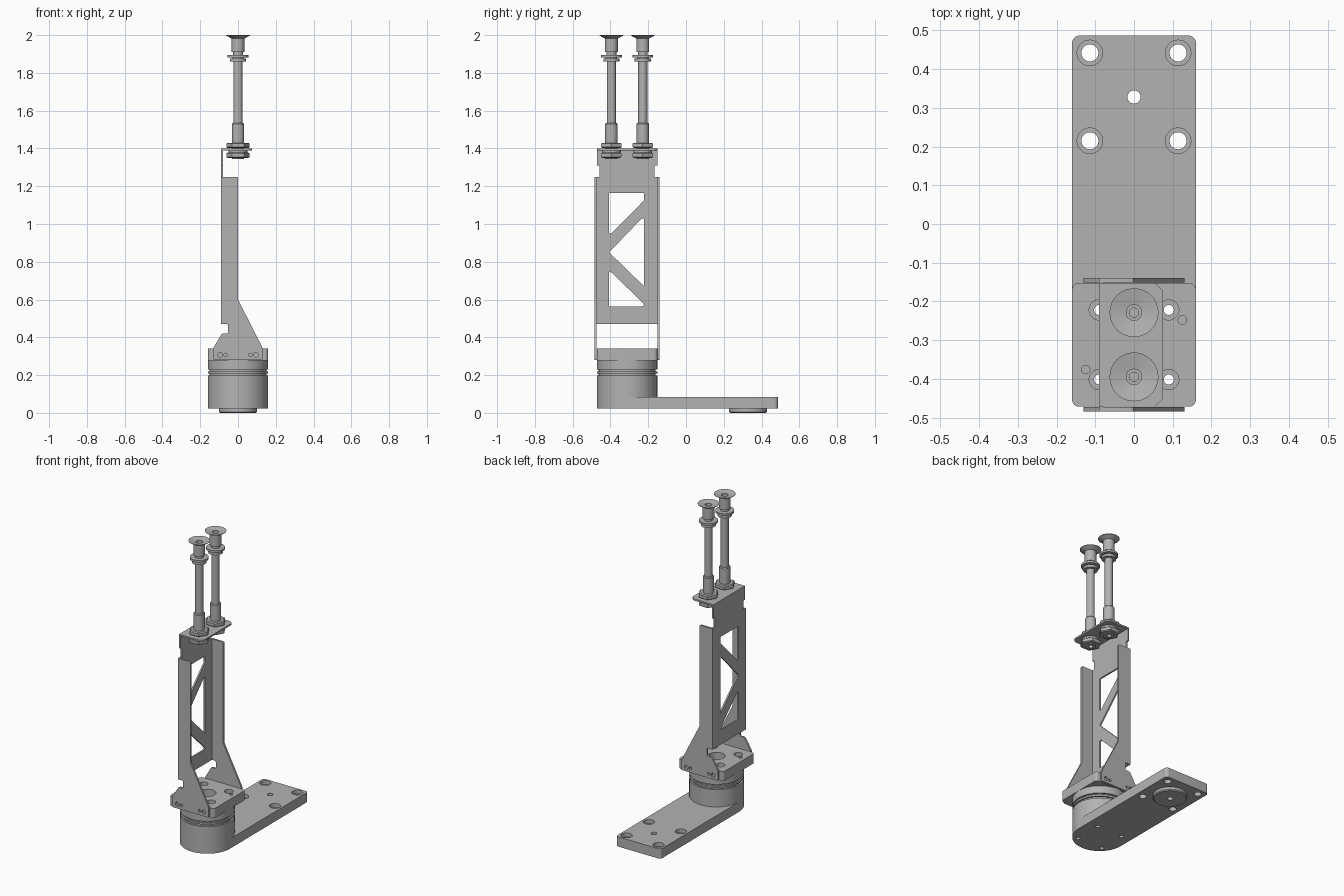
import bpy, bmesh, math
from mathutils import Vector, Matrix

cube = bpy.data.objects.get("Cube")
if cube:
    bpy.data.objects.remove(cube)

steel = bpy.data.materials.new("plain grey metal")
steel.use_nodes = True
GREY = (0.45, 0.45, 0.45, 1)
steel.diffuse_color = GREY
steel.node_tree.nodes["Principled BSDF"].inputs["Base Color"].default_value = GREY

CY = -0.312   # y of the turning axis
R = 0.16      # housing radius


def finish(bm, name):
    bmesh.ops.remove_doubles(bm, verts=bm.verts, dist=1e-5)
    bmesh.ops.recalc_face_normals(bm, faces=bm.faces)
    mesh = bpy.data.meshes.new(name)
    bm.to_mesh(mesh)
    bm.free()
    mesh.materials.append(steel)
    obj = bpy.data.objects.new(name, mesh)
    bpy.context.collection.objects.link(obj)
    return obj


def lathe(name, profile, x=0, y=0, steps=48, axis="z", z=0):
    """Spin (radius, height) points round an upright or a y axis."""
    bm = bmesh.new()
    verts = [bm.verts.new((r, 0, h)) for r, h in profile]
    edges = [bm.edges.new(p) for p in zip(verts, verts[1:])]
    bmesh.ops.spin(bm, geom=verts + edges, cent=(0, 0, 0), axis=(0, 0, 1),
                   angle=math.tau, steps=steps)
    if axis == "y":
        bm.transform(Matrix.Rotation(math.pi / 2, 4, "X"))
    bm.transform(Matrix.Translation((x, y, z)))
    return finish(bm, name)


def drill(r, lo, hi, **kw):
    return lathe("cutter", [(0, lo), (r, lo), (r, hi), (0, hi)], steps=24, **kw)


def prism(name, outline, lo, hi, axis="z", rounding=0):
    """Extrude a flat outline along an axis, with rounded corners."""
    place = {"x": lambda u, v, w: (w, u, v), "y": lambda u, v, w: (u, w, v),
             "z": lambda u, v, w: (u, v, w)}[axis]
    bm = bmesh.new()
    bm.faces.new([bm.verts.new(place(u, v, lo)) for u, v in outline])
    if rounding:
        bmesh.ops.bevel(bm, geom=bm.verts[:], offset=rounding, segments=4,
                        profile=0.5, affect="VERTICES")
    ext = bmesh.ops.extrude_face_region(bm, geom=bm.faces[:])
    moved = [g for g in ext["geom"] if isinstance(g, bmesh.types.BMVert)]
    bmesh.ops.translate(bm, verts=moved, vec=Vector(place(0, 0, hi - lo)))
    return finish(bm, name)


def cut(obj, cutters):
    for c in cutters:
        mod = obj.modifiers.new("cut", "BOOLEAN")
        mod.object = c
        mod.operation = "DIFFERENCE"
        mod.solver = "EXACT"
    deps = bpy.context.evaluated_depsgraph_get()
    mesh = bpy.data.meshes.new_from_object(obj.evaluated_get(deps))
    obj.modifiers.clear()
    obj.data = mesh
    for c in cutters:
        bpy.data.objects.remove(c)


def arc(x, y, r, start, end, n=8):
    return [(x + r * math.cos(math.radians(start + (end - start) * i / n)),
             y + r * math.sin(math.radians(start + (end - start) * i / n)))
            for i in range(n + 1)]


def bolt_holes():
    return [drill(0.013, -0.1, 0.5, x=sx * 0.09, y=CY + sy * 0.09)
            for sx in (-1, 1) for sy in (-1, 1)]


# Base arm with one round end, counterbored holes and a locating disc beneath
END = 0.487
arm = prism("base_arm", arc(0, CY, R, 180, 360, 40)
            + arc(R - 0.02, END - 0.02, 0.02, 0, 90)
            + arc(0.02 - R, END - 0.02, 0.02, 90, 180), 0.022, 0.085)
bores = [lathe("cutter", [(0, 0), (0.022, 0), (0.022, 0.06), (0.033, 0.06),
                          (0.033, 0.1), (0, 0.1)], sx * 0.114, y, 32)
         for sx in (-1, 1) for y in (0.215, 0.442)]
cut(arm, bores + bolt_holes() + [drill(0.017, -0.1, 0.2, y=0.328)])
disc = lathe("locating_disc", [(0.017, 0), (0.094, 0), (0.1, 0.006), (0.1, 0.022),
                               (0.017, 0.022), (0.017, 0)], 0, 0.328, 64)

# Round housing with two grooves and a central bore
housing = lathe("rotary_housing", [
    (0, 0.085), (R, 0.085), (R, 0.197), (0.15, 0.197), (0.15, 0.209),
    (R, 0.209), (R, 0.22), (0.15, 0.22), (0.15, 0.23), (R, 0.23),
    (R, 0.278), (0.05, 0.278), (0.05, 0.13), (0, 0.13)], 0, CY, 80)
cut(housing, bolt_holes())

# Square mounting plate on the housing
c = R - 0.018
corners = [arc(sx * c, CY + sy * c, 0.018, a, a + 90)
           for sx, sy, a in ((1, 1, 0), (-1, 1, 90), (-1, -1, 180), (1, -1, 270))]
plate = prism("mounting_plate", sum(corners, []), 0.278, 0.34)
sinks = [lathe("cutter", [(0, 0.2), (0.013, 0.2), (0.013, 0.305), (0.026, 0.305),
                          (0.026, 0.4), (0, 0.4)], sx * 0.09, CY + sy * 0.09, 32)
         for sx in (-1, 1) for sy in (-1, 1)]
pins = [drill(0.011, 0.31, 0.4, x=s * 0.125, y=CY + s * 0.064) for s in (-1, 1)]
cut(plate, sinks + pins + [drill(0.05, 0.2, 0.4, y=CY)])

# Sheet metal bracket: back web with truss cutouts
half = [(0.173, 0.47), (0.173, 1.25), (0.145, 1.25), (0.145, 1.31),
        (R, 1.31), (R, 1.4)]
web = prism("bracket_web", [(CY + u, z) for u, z in half]
            + [(CY - u, z) for u, z in reversed(half)], -0.09, -0.08, "x")
A, B = -0.407, -0.222
windows = [
    [(A, 1.165), (B, 1.165), (B, 1.125), (A + 0.012, 0.95), (A, 0.95)],
    [(B, 1.03), (B - 0.012, 1.03), (A, 0.85), (B, 0.67)],
    [(A, 0.745), (A + 0.012, 0.745), (B, 0.575), (B - 0.01, 0.563), (A, 0.563)],
]
cut(web, [prism("cutter", w, -0.2, 0, "x", 0.004) for w in windows])

# Bracket side flanges with feet, one on each side
side = [(-0.09, 1.25), (0, 1.25), (0, 0.6), (0.13, 0.345), (0.13, 0.28),
        (-0.13, 0.28), (-0.13, 0.345), (-0.085, 0.42), (-0.053, 0.42),
        (-0.053, 0.47), (-0.09, 0.47)]
flanges = []
for label, s in (("front", -1), ("rear", 1)):
    y0, y1 = sorted((CY + s * 0.161, CY + s * 0.173))
    f = prism(label + "_bracket_flange", side, y0, y1, "y", 0.007)
    cut(f, [drill(r, -0.05, 0.05, x=x, y=(y0 + y1) / 2, z=0.307, axis="y")
            for x, r in ((-0.095, 0.013), (-0.065, 0.009),
                         (0.065, 0.009), (0.095, 0.013))])
    flanges.append(f)

# Bracket top shelf
shelf = prism("bracket_shelf", [(-0.09, CY - R), (0.055, CY - R), (0.075, CY - R + 0.02),
                                (0.075, CY + R - 0.02), (0.055, CY + R), (-0.09, CY + R)],
              1.39, 1.4, "z", 0.006)

# Two spring plungers with suction cups and hex lock nuts
smooth = [arm, disc, housing, plate, web, shelf] + flanges
for label, y in (("front", -0.395), ("rear", -0.229)):
    rod = lathe(label + "_plunger", [
        (0.014, 1.345), (0.033, 1.345), (0.033, 1.53), (0.029, 1.535), (0.024, 1.535),
        (0.024, 1.86), (0.043, 1.86), (0.043, 1.876), (0.03, 1.876),
        (0.03, 1.882), (0.055, 1.882), (0.055, 1.895), (0.026, 1.895),
        (0.026, 1.91), (0.014, 1.91)], 0, y)
    cup = lathe(label + "_suction_cup", [
        (0.014, 1.91), (0.034, 1.91), (0.034, 1.982), (0.04, 1.985), (0.063, 1.998),
        (0.063, 2), (0.02, 1.992), (0.02, 1.975), (0.012, 1.975), (0.012, 1.92),
        (0, 1.92)], 0, y)
    smooth += [rod, cup]
    for part, lo, hi in (("lower", 1.35, 1.378), ("upper", 1.402, 1.43)):
        lathe(f"{label}_{part}_nut", [(0.03, lo), (0.055, lo), (0.062, lo + 0.005),
              (0.062, hi - 0.005), (0.055, hi), (0.03, hi), (0.03, lo)], 0, y, 6)
    lathe(label + "_washer", [(0.03, 1.378), (0.05, 1.378), (0.05, 1.39),
                              (0.03, 1.39)], 0, y, 32)

# Smooth the round parts while keeping edges crisp
bpy.ops.object.select_all(action="DESELECT")
for o in smooth:
    o.select_set(True)
bpy.context.view_layer.objects.active = arm
bpy.ops.object.shade_smooth_by_angle(angle=math.radians(30))
